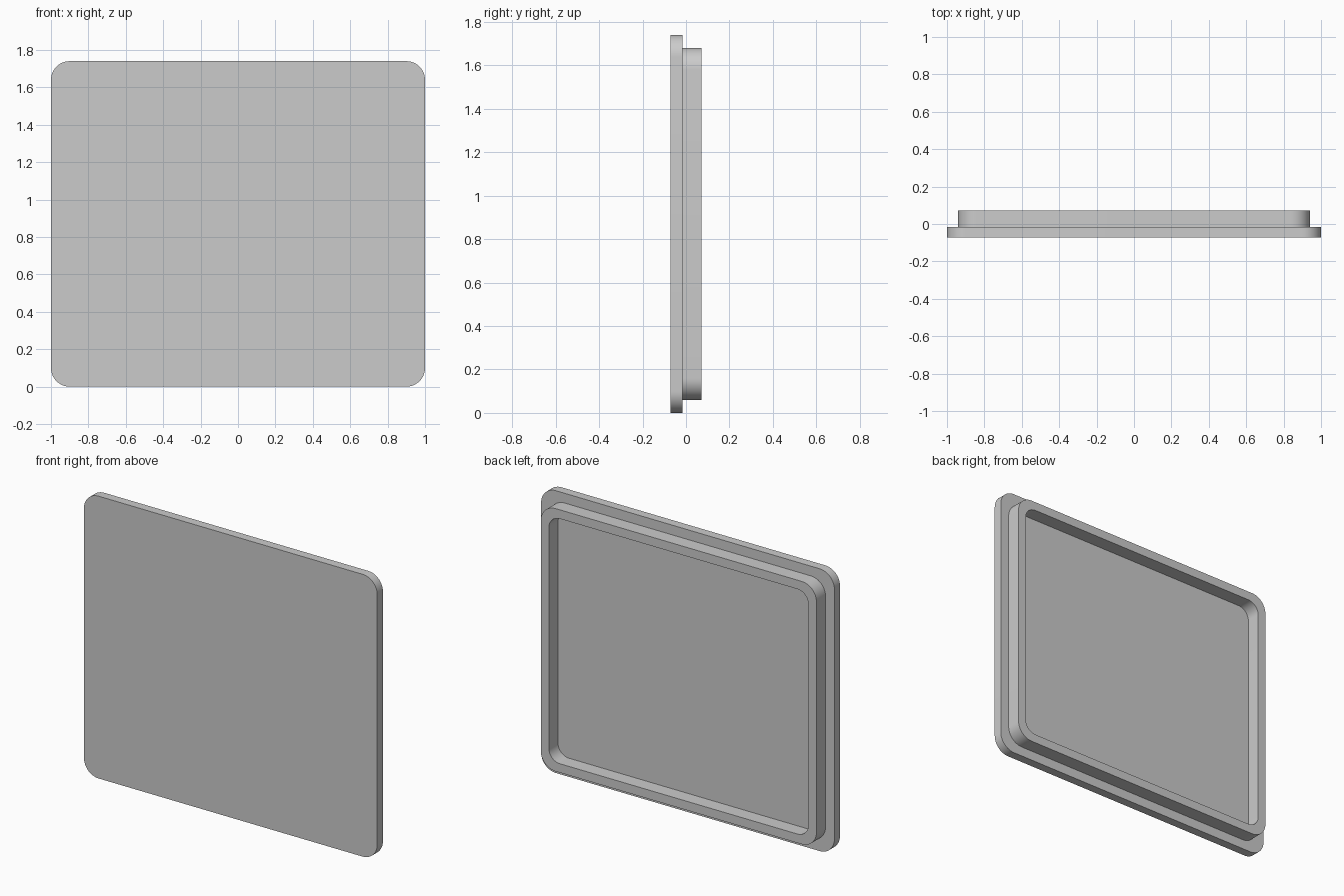
import bpy, bmesh, math

if "Cube" in bpy.data.objects:
    bpy.data.objects.remove(bpy.data.objects["Cube"], do_unlink=True)

WIDTH, HEIGHT = 2.0, 1.74
FRONT, STEP, BACK = -0.072, -0.017, 0.072
CORNER_STEPS = 12

grey = bpy.data.materials.new("plain grey")
grey.use_nodes = True
colour = (0.6, 0.6, 0.6, 1)
grey.diffuse_color = colour
grey.node_tree.nodes["Principled BSDF"].inputs["Base Color"].default_value = colour


def rounded_ring(bm, inset, radius, y):
    """Rounded rectangle of vertices in the xz plane, inset from the plate edge."""
    cx = WIDTH / 2 - inset - radius
    cz = HEIGHT / 2 - inset - radius
    ring = []
    for quarter, (sx, sz) in enumerate(((1, 1), (-1, 1), (-1, -1), (1, -1))):
        for i in range(CORNER_STEPS + 1):
            a = math.pi / 2 * (quarter + i / CORNER_STEPS)
            ring.append(bm.verts.new((sx * cx + radius * math.cos(a), y,
                                      HEIGHT / 2 + sz * cz + radius * math.sin(a))))
    return ring


# Stepped lid: wide front plate, raised rim behind it, open recess inside the rim
bm = bmesh.new()
profile = [
    (0, 0.1, FRONT), (0, 0.1, STEP),            # plate edge
    (0.06, 0.1, STEP), (0.06, 0.1, BACK),       # rim outer wall
    (0.115, 0.075, BACK), (0.115, 0.075, STEP), # rim inner wall
]
rings = [rounded_ring(bm, *p) for p in profile]
for a, b in zip(rings, rings[1:]):
    for i in range(len(a)):
        j = (i + 1) % len(a)
        bm.faces.new((a[i], a[j], b[j], b[i]))
bm.faces.new(rings[0])    # front face
bm.faces.new(rings[-1])   # recess floor
bmesh.ops.recalc_face_normals(bm, faces=bm.faces)

mesh = bpy.data.meshes.new("lid")
bm.to_mesh(mesh)
bm.free()
mesh.materials.append(grey)
lid = bpy.data.objects.new("lid", mesh)
bpy.context.collection.objects.link(lid)

# Smooth corners, crisp edges
bpy.ops.object.select_all(action="DESELECT")
lid.select_set(True)
bpy.context.view_layer.objects.active = lid
bpy.ops.object.shade_smooth_by_angle(angle=math.radians(30))
